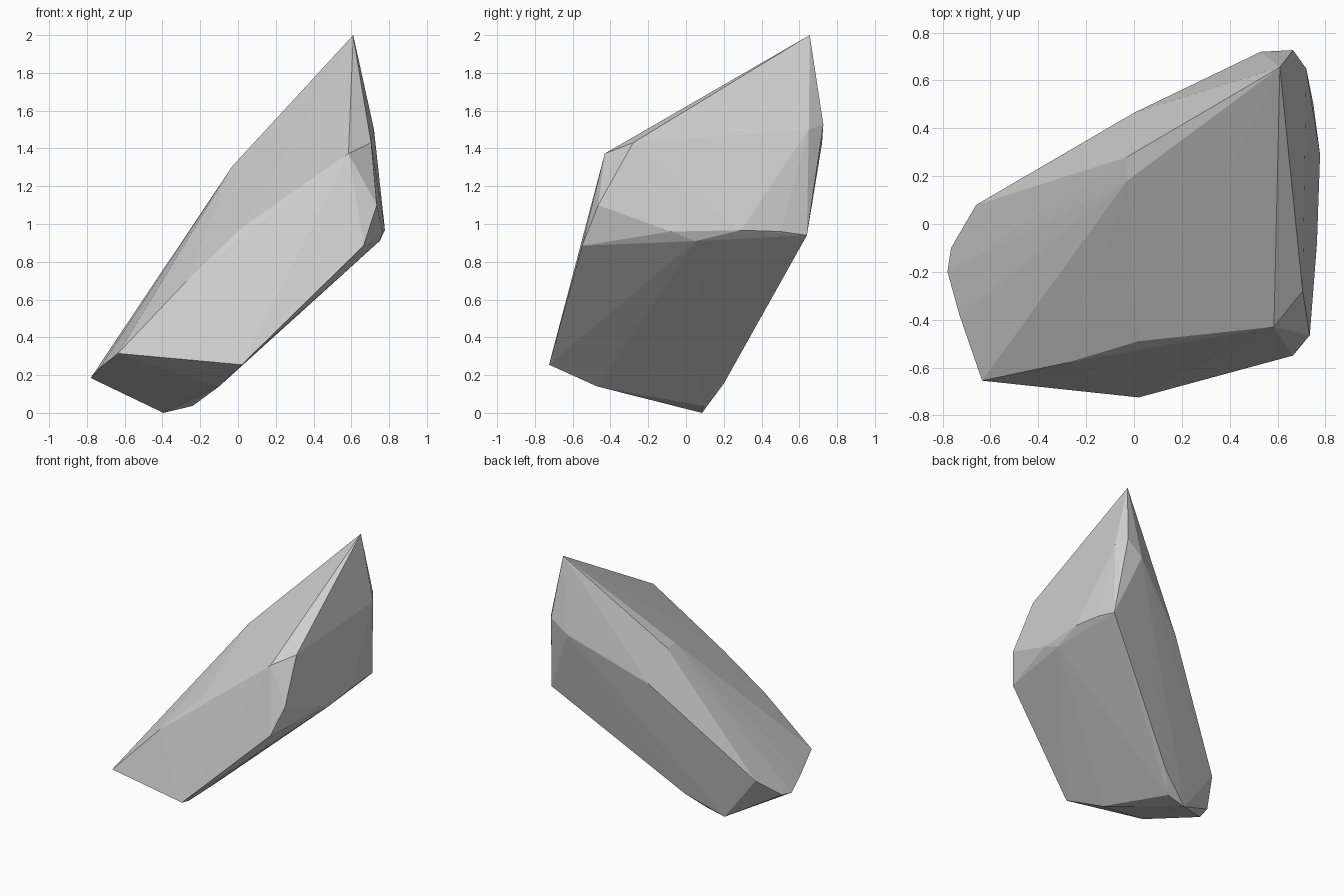
import bpy, bmesh

# Key corners of the slanted stone, grouped by region
tip = [(0.61, 0.655, 2.0)]
base = [(-0.395, 0.085, 0.0), (-0.24, 0.09, 0.037), (-0.13, 0.2, 0.155),
        (-0.1, -0.47, 0.14), (0.02, -0.725, 0.255)]
left_end = [(-0.635, -0.655, 0.315), (-0.73, -0.38, 0.24), (-0.78, -0.2, 0.185),
            (-0.765, -0.1, 0.2), (-0.66, 0.08, 0.35)]
top_ridge = [(-0.03, 0.28, 1.306), (-0.03, 0.18, 1.306), (0.585, -0.43, 1.373),
             (0.705, -0.28, 1.43), (0.02, -0.49, 0.98), (-0.28, -0.58, 0.69),
             (0.35, -0.455, 1.21)]
right_side = [(0.735, -0.465, 1.1), (0.665, -0.55, 0.885), (0.765, -0.08, 0.96),
              (0.75, 0.05, 0.91), (0.778, 0.29, 0.967), (0.75, 0.5, 0.96),
              (0.72, 0.64, 0.94), (0.72, 0.65, 1.5)]
back_side = [(0.665, 0.727, 1.527), (0.53, 0.72, 1.426), (0.0, 0.465, 1.084)]

# Wrap the corners in a faceted convex shell
bm = bmesh.new()
for p in tip + base + left_end + top_ridge + right_side + back_side:
    bm.verts.new(p)
bmesh.ops.convex_hull(bm, input=bm.verts[:])
loose = [v for v in bm.verts if not v.link_faces]
bmesh.ops.delete(bm, geom=loose, context='VERTS')
bmesh.ops.recalc_face_normals(bm, faces=bm.faces[:])
mesh = bpy.data.meshes.new("rock")
bm.to_mesh(mesh)
bm.free()

# Plain stone colour, flat facets
stone = bpy.data.materials.new("stone_grey")
stone.diffuse_color = (0.62, 0.62, 0.62, 1)
mesh.materials.append(stone)
rock = bpy.data.objects.new("rock", mesh)
bpy.context.collection.objects.link(rock)
